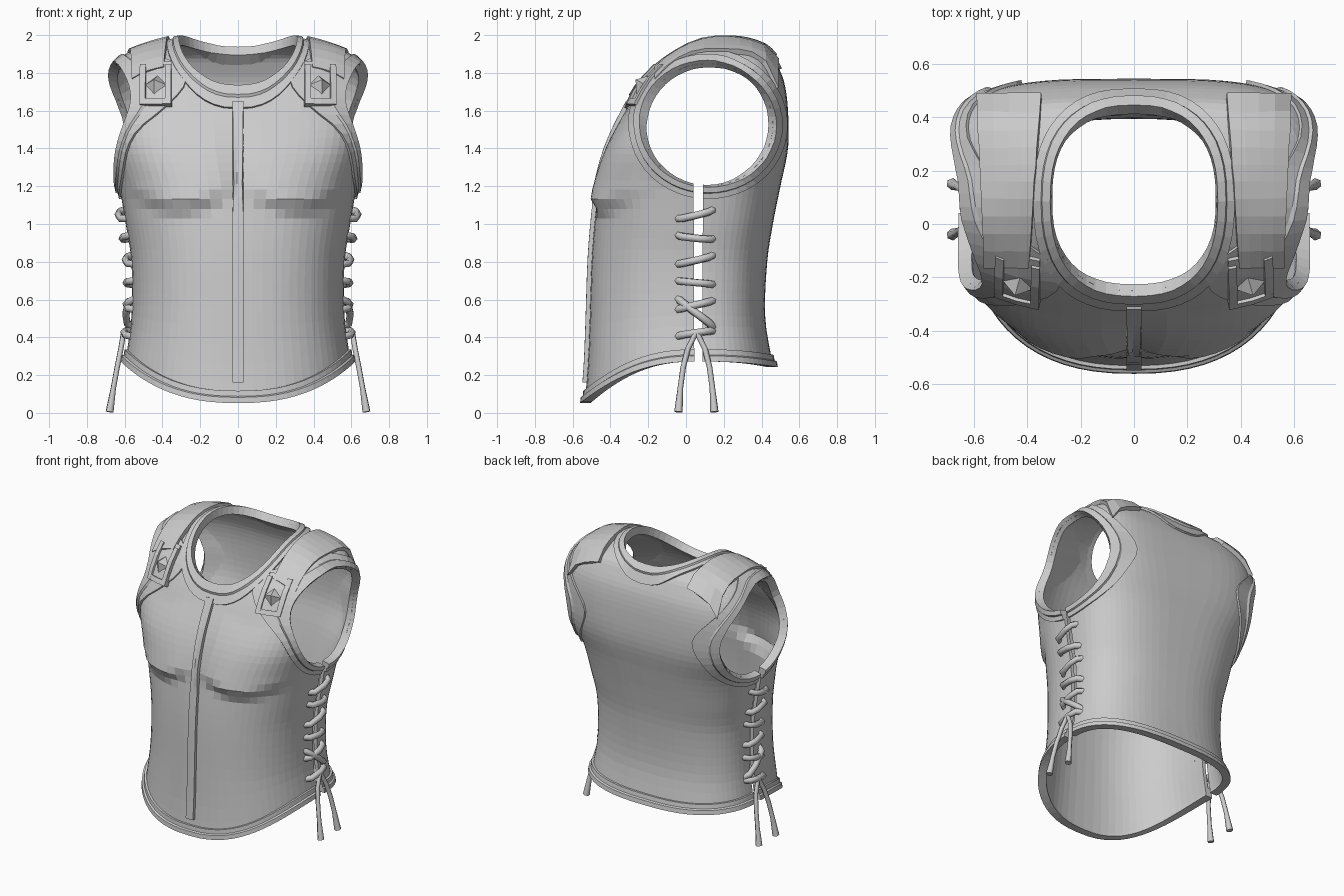
import bpy, bmesh, math
from mathutils import Vector
from mathutils.bvhtree import BVHTree

if "Cube" in bpy.data.objects:
    bpy.data.objects.remove(bpy.data.objects["Cube"])

grey = bpy.data.materials.new("plain grey")
grey.use_nodes = True
grey.diffuse_color = (0.6, 0.6, 0.6, 1)
grey.node_tree.nodes["Principled BSDF"].inputs["Base Color"].default_value = (0.6, 0.6, 0.6, 1)

# Torso sections: height, half width, front y, back y, centre y, front and back squareness
SECTIONS = [
    (0.0, .63, -.54, .50, .06, 2.4, 2.6),
    (.25, .60, -.52, .46, .06, 2.4, 2.6),
    (.5, .565, -.51, .42, .06, 2.4, 2.6),
    (.8, .565, -.50, .43, .06, 2.4, 2.6),
    (1.0, .595, -.485, .46, .06, 2.4, 2.8),
    (1.2, .63, -.46, .50, .06, 2.5, 3),
    (1.4, .68, -.41, .54, .06, 2.8, 3.6),
    (1.6, .70, -.32, .54, .08, 2.8, 4),
    (1.75, .69, -.23, .52, .11, 2.8, 4),
    (1.85, .64, -.13, .48, .14, 2.8, 4),
    (1.9, .57, -.06, .45, .16, 2.8, 4),
    (1.94, .46, 0.0, .40, .18, 2.6, 3),
    (1.97, .34, .06, .33, .19, 2.4, 2.6),
    (1.99, .15, .14, .25, .19, 2.2, 2.2),
]


def section(z):
    """Smoothly interpolated section values at a height."""
    last = len(SECTIONS) - 2
    i = max([k for k in range(last + 1) if SECTIONS[k][0] <= z], default=0)
    a, b = SECTIONS[i], SECTIONS[i + 1]
    p, q = SECTIONS[max(i - 1, 0)], SECTIONS[min(i + 2, last + 1)]
    h = b[0] - a[0]
    t = min((z - a[0]) / h, 1)
    out = []
    for k in range(1, 7):
        ma = (b[k] - p[k]) / (b[0] - p[0]) * h
        mb = (q[k] - a[k]) / (q[0] - a[0]) * h
        d = b[k] - a[k]
        out.append(a[k] + t * (ma + t * (3 * d - 2 * ma - mb + t * (ma + mb - 2 * d))))
    return out


def bust(x, z):
    u = (abs(x) - .31) / .28
    h = z - 1.05 - .1 * u * u
    if abs(u) >= 1 or h <= 0:
        return 0
    rise = min(h / .07, 1)
    return .065 * (1 - u * u) ** .7 * rise * max(0, 1 - h / .5)


def surface(angle, z):
    c, s = math.cos(angle), math.sin(angle)
    hw, front, back, mid, nf, nb = section(z)
    n = nf if s < 0 else nb
    x = math.copysign(hw * abs(c) ** (2 / n), c)
    y = abs(s) ** (2 / n)
    if s < 0:
        return Vector((x, mid - y * (mid - front) - bust(x, z), z))
    return Vector((x, mid + y * (back - mid), z))


def hem(angle):
    s = math.sin(angle)
    return .28 - (.22 if s < 0 else .03) * s * s


def make(name, bm):
    bmesh.ops.recalc_face_normals(bm, faces=bm.faces)
    me = bpy.data.meshes.new(name)
    bm.to_mesh(me)
    bm.free()
    me.materials.append(grey)
    ob = bpy.data.objects.new(name, me)
    bpy.context.collection.objects.link(ob)
    return ob


def loft(name, rows, loop=False, caps=True):
    """Skin a list of closed profiles; loop joins the last one to the first."""
    bm = bmesh.new()
    vs = [[bm.verts.new(p) for p in r] for r in rows]
    n = len(rows[0])
    for i in range(len(rows) if loop else len(rows) - 1):
        a, b = vs[i], vs[(i + 1) % len(rows)]
        for j in range(n):
            k = (j + 1) % n
            bm.faces.new((a[j], a[k], b[k], b[j]))
    if caps and not loop:
        bm.faces.new(vs[0])
        bm.faces.new(vs[-1])
    return make(name, bm)


def bake(ob):
    """Turn modifiers or a curve into a plain mesh."""
    deps = bpy.context.evaluated_depsgraph_get()
    me = bpy.data.meshes.new_from_object(ob.evaluated_get(deps))
    name = ob.name
    bpy.data.objects.remove(ob)
    new = bpy.data.objects.new(name, me)
    bpy.context.collection.objects.link(new)
    return new


def cut(ob, cutters):
    for c in cutters:
        m = ob.modifiers.new("cut", "BOOLEAN")
        m.object, m.operation, m.solver = c, "DIFFERENCE", "EXACT"
    return bake(ob)


# Torso surface, open at the hem
SEGS, ROWS = 72, 42
rows = []
for i in range(ROWS + 1):
    z = .25 + 1.74 * (1 - (1 - i / ROWS) ** 1.6)
    ring = []
    for j in range(SEGS):
        a = math.tau * j / SEGS
        zz = z if z > .6 else .6 - (.6 - z) * (.6 - hem(a)) / .35
        ring.append(surface(a, zz))
    rows.append(ring)
shell = loft("breastplate", rows, caps=False)
bm = bmesh.new()
bm.from_mesh(shell.data)
top = [e for e in bm.edges if e.is_boundary and e.verts[0].co.z > 1.5]
bmesh.ops.contextual_create(bm, geom=top)
bmesh.ops.recalc_face_normals(bm, faces=bm.faces)
bm.to_mesh(shell.data)
tree = BVHTree.FromBMesh(bm)
bm.free()


def cast(origin, direction):
    d = Vector(direction)
    loc, nor, _, _ = tree.ray_cast(Vector(origin), d)
    if loc is None:
        loc, nor, _, _ = tree.find_nearest(Vector(origin) + d * 2.3)
    return loc, (-nor if nor.dot(d) > 0 else nor)


def neck_curve(a, w=0):
    c, s = math.cos(a), math.sin(a)
    return (math.copysign((.31 + w) * abs(c) ** .8, c),
            .09 + math.copysign((.34 + w) * abs(s) ** .8, s))


def arm_curve(a, w=0):
    return .115 + (.345 + w) * math.cos(a), 1.525 + (.325 + w) * math.sin(a)


turns = [math.tau * i / 48 for i in range(48)]

# Hidden cutters for the neck, arm openings and side slits
neck_cut = loft("neck_cutter", [[(*neck_curve(a), z) for a in turns] for z in (1.4, 2.3)])
arm_cuts, slit_cuts = [], []
for s in (1, -1):
    arm_cuts.append(loft("arm_cutter", [[(s * x, *arm_curve(a)) for a in turns] for x in (.4, 1)]))
    slit_cuts.append(loft("slit_cutter", [[(s * x, .045, 0), (s * x, .085, 0),
                                           (s * x, .09, 1.3), (s * x, .04, 1.3)] for x in (.4, 1)]))

m = shell.modifiers.new("thickness", "SOLIDIFY")
m.thickness, m.offset = .025, -1
cut(shell, [neck_cut] + arm_cuts + slit_cuts)

# Two-step raised trim round each opening: distance from the edge, lift
TRIM = [(0, -.03), (0, .025), (.03, .025), (.036, .014), (.065, .014), (.065, -.015)]


def trim(name, ray):
    prof = []
    for a in turns:
        hits = [(cast(*ray(a, w)), lift) for w, lift in TRIM]
        prof.append([p + n * lift for (p, n), lift in hits])
    return loft(name, prof, loop=True)


trim("neck_trim", lambda a, w: ((*neck_curve(a, w), 3), (0, 0, -1)))
for s, side in ((1, "left"), (-1, "right")):
    band = trim(side + "_arm_trim", lambda a, w: ((s * 3, *arm_curve(a, w)), (-s, 0, 0)))
    cut(band, slit_cuts)

# Hem trim
prof = []
for j in range(SEGS):
    a = math.tau * j / SEGS
    out = Vector((math.cos(a), math.sin(a), 0))
    prof.append([surface(a, hem(a) + w - .008) + out * lift for w, lift in TRIM])
cut(loft("hem_trim", prof, loop=True), slit_cuts)


def plate(name, lines, lift):
    """Slab lying on the torso; each line is a row of rays across it."""
    prof = []
    for rays in lines:
        hits = [cast(*r) for r in rays]
        prof.append([p + n * lift for p, n in hits] + [p - n * .01 for p, n in reversed(hits)])
    return loft(name, prof)


def mix(a, b, t):
    return a + (b - a) * t


# Raised centre seam
plate("front_seam", [[((x, -3, mix(.16, 1.64, i / 24)), (0, 1, 0)) for x in (-.028, 0, .028)]
                     for i in range(25)], .022)


def tube(name, points, radius, flare=1):
    cu = bpy.data.curves.new(name, "CURVE")
    cu.dimensions, cu.bevel_depth, cu.bevel_resolution = "3D", radius, 1
    cu.use_fill_caps = True
    sp = cu.splines.new("POLY")
    sp.points.add(len(points) - 1)
    for q, p in zip(sp.points, points):
        q.co = (*p, 1)
    sp.points[-1].radius = flare
    cu.materials.append(grey)
    ob = bpy.data.objects.new(name, cu)
    bpy.context.collection.objects.link(ob)
    return bake(ob)


for s, side in ((1, "left"), (-1, "right")):
    # Shoulder strap
    lines = []
    for i in range(11):
        t = i / 10
        inner, outer = mix(.39, .345, t), mix(.55, .575, t)
        lines.append([((s * mix(inner, outer, k / 4), mix(-.145, .465, t), 3), (0, 0, -1))
                      for k in range(5)])
    plate(side + "_shoulder_strap", lines, .03)

    # Strap fastener with a raised frame and a pyramid stud
    def patch(x0, x1, z0, z1):
        return [[((s * x, -3, mix(z0, z1, i / 3)), (0, 1, 0)) for x in (x0, (x0 + x1) / 2, x1)]
                for i in range(4)]
    plate(side + "_fastener", patch(.35, .51, 1.62, 1.84), .026)
    for x0, x1, z0, z1 in ((.35, .38, 1.62, 1.82), (.48, .51, 1.62, 1.82), (.35, .51, 1.62, 1.65)):
        plate(side + "_fastener_frame", patch(x0, x1, z0, z1), .038)
    p, n = cast((s * .43, -3, 1.725), (0, 1, 0))
    bm = bmesh.new()
    bmesh.ops.create_cone(bm, cap_ends=True, segments=4, radius1=.06, radius2=0, depth=.05)
    bmesh.ops.rotate(bm, verts=bm.verts, matrix=n.to_track_quat("Z", "Y").to_matrix())
    bmesh.ops.translate(bm, verts=bm.verts, vec=p + n * .045)
    make(side + "_stud", bm)

    # Side lacing
    def at(y, z, lift):
        p, n = cast((s * 3, y, z), (-s, 0, 0))
        return p + n * lift

    def rung(z, rise):
        stops = ((-.045, -.015), (-.02, .022), (.065, .03), (.12, .022), (.145, -.015))
        tube(side + "_lace", [at(y, z + rise * (y - .05), lift) for y, lift in stops], .021)

    for k in range(5):
        rung(1.05 - .12 * k, .25 if k % 2 == 0 else -.1)
    rung(.53, -.8)
    rung(.42, .15)

    # Hanging lace ends
    for sign in (-1, 1):
        ys = [.055 + sign * d for d in (0, .045, .07, .085, .095)]
        path = zip((.605, .62, .64, .66, .68), ys, (.43, .34, .24, .13, .005))
        tube(side + "_lace_end", [(s * x, y, z) for x, y, z in path], .015, 1.5)

for c in [neck_cut] + arm_cuts + slit_cuts:
    bpy.data.objects.remove(c)
